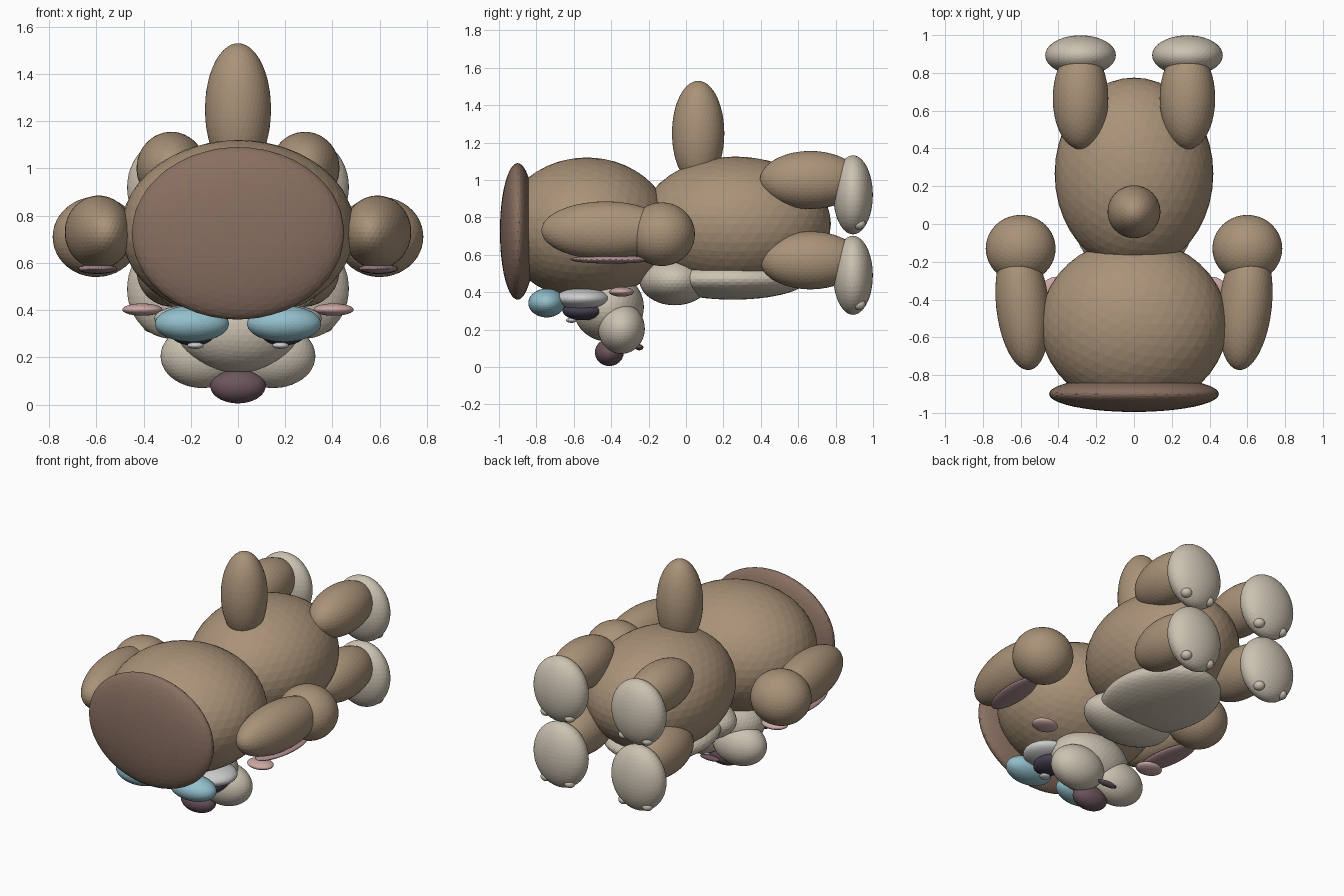
import bpy
import math


def material(name, rgb):
    m = bpy.data.materials.new(name)
    m.diffuse_color = (*rgb, 1)
    return m


BROWN = material("brown fur", (0.40, 0.29, 0.19))
DARK_BROWN = material("dark brown", (0.25, 0.16, 0.12))
CREAM = material("cream fur", (0.60, 0.54, 0.44))
WHITE = material("eye white", (0.72, 0.72, 0.72))
BLUE = material("blue", (0.29, 0.52, 0.60))
DARK = material("dark pupil", (0.06, 0.05, 0.08))
PLUM = material("plum", (0.15, 0.09, 0.11))
PINK = material("pink", (0.60, 0.39, 0.37))
INNER = material("inner ear pink", (0.42, 0.27, 0.28))


def blob(name, center, radii, mat, tilt=0):
    """Faceted ellipsoid, tilt in degrees about z."""
    bpy.ops.mesh.primitive_ico_sphere_add(
        subdivisions=4, radius=1, location=center,
        rotation=(0, 0, math.radians(tilt)))
    ob = bpy.context.object
    ob.name = name
    ob.scale = radii
    ob.data.materials.append(mat)
    return ob


def pair(name, center, radii, mat, tilt=0):
    for side, s in (("right", 1), ("left", -1)):
        blob(f"{name}_{side}", (s * center[0], center[1], center[2]),
             radii, mat, s * tilt)


# Body, head and tail
blob("body", (0, 0.265, 0.765), (0.42, 0.51, 0.36), BROWN)
blob("belly", (0, 0.25, 0.47), (0.33, 0.40, 0.11), CREAM)
blob("chest", (0, -0.06, 0.465), (0.30, 0.19, 0.135), CREAM)
blob("tail", (0, 0.065, 1.25), (0.14, 0.14, 0.28), BROWN)
blob("head", (0, -0.53, 0.74), (0.495, 0.45, 0.38), BROWN)
blob("head_cap", (0, -0.90, 0.725), (0.45, 0.095, 0.365), DARK_BROWN)

# Ears with round tips and flat inner patches
pair("ear", (0.59, -0.43, 0.73), (0.14, 0.345, 0.155), BROWN, -6)
pair("ear_tip", (0.60, -0.13, 0.71), (0.185, 0.178, 0.17), BROWN)
pair("inner_ear", (0.595, -0.40, 0.575), (0.08, 0.22, 0.022), INNER, -6)

# Legs, feet and toes
for label, z in (("upper", 1.0), ("lower", 0.57)):
    pair(f"{label}_leg", (0.283, 0.665, z), (0.147, 0.27, 0.155), BROWN)
    pair(f"{label}_foot", (0.283, 0.893, z - 0.08), (0.187, 0.106, 0.211), CREAM)
    for toe, dx in (("inner", -0.085), ("outer", 0.085)):
        pair(f"{label}_{toe}_toe", (0.283 + dx, 0.925, z - 0.235),
             (0.035, 0.035, 0.03), CREAM)

# Muzzle
blob("muzzle", (0, -0.415, 0.32), (0.26, 0.19, 0.185), CREAM)
pair("jowl", (0.15, -0.345, 0.205), (0.178, 0.125, 0.135), CREAM)
blob("nose", (0, -0.41, 0.078), (0.117, 0.077, 0.073), PLUM)
blob("mouth", (0, -0.25, 0.105), (0.07, 0.022, 0.016), PLUM)
pair("blush", (0.405, -0.345, 0.402), (0.085, 0.066, 0.026), PINK)

# Eyes
pair("eye_white", (0.20, -0.555, 0.365), (0.155, 0.145, 0.057), WHITE)
pair("eyelid", (0.195, -0.745, 0.342), (0.157, 0.098, 0.077), BLUE)
pair("pupil", (0.19, -0.55, 0.30), (0.095, 0.11, 0.05), DARK)
pair("eye_glint", (0.18, -0.612, 0.25), (0.034, 0.03, 0.014), WHITE)
